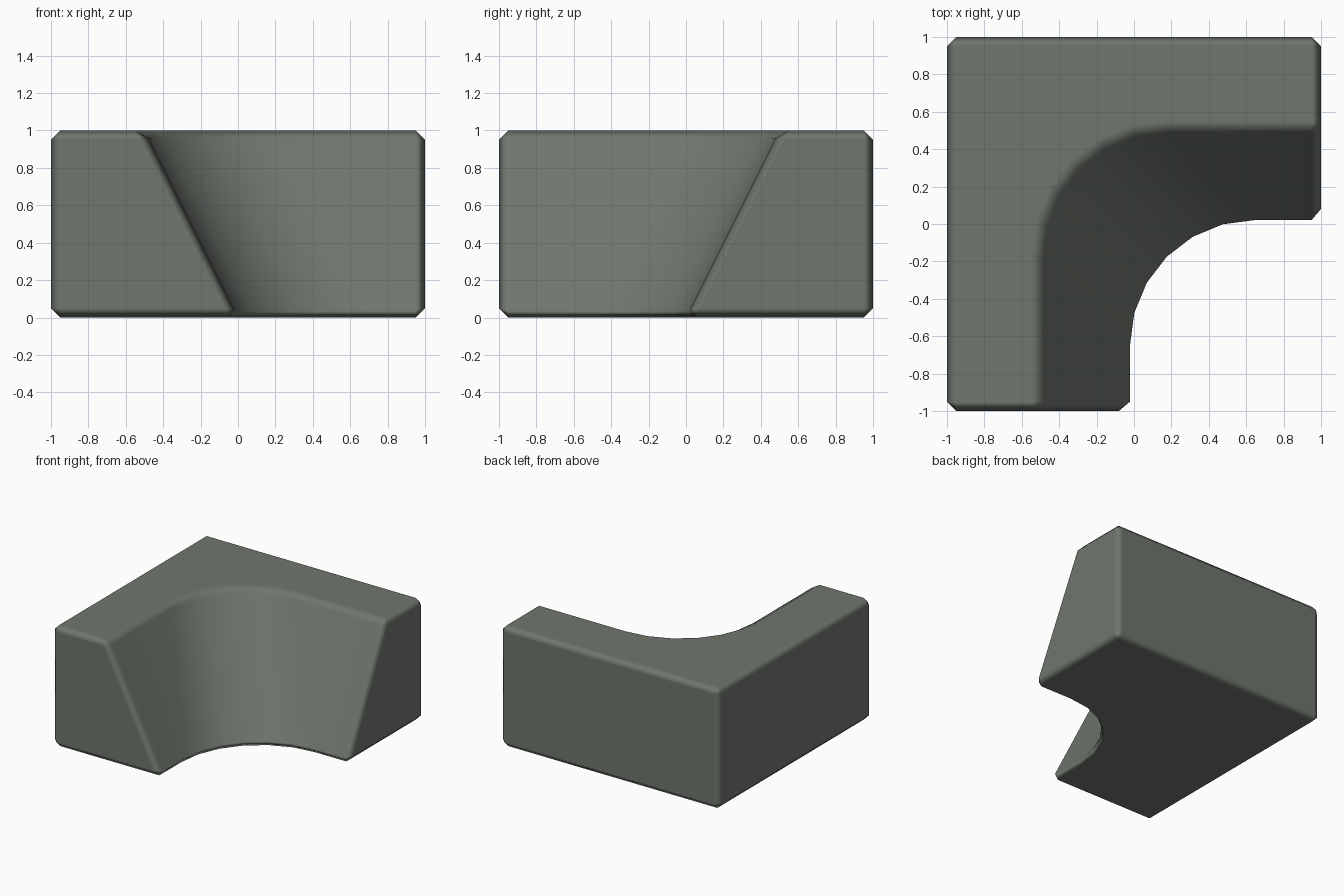
import bpy, bmesh, math

if "Cube" in bpy.data.objects:
    bpy.data.objects.remove(bpy.data.objects["Cube"])

R = 0.67       # radius of the inner curve
STEPS = 6      # facets in the quarter curve
BEVEL = 0.05

stone = bpy.data.materials.new("grey_green_stone")
stone.diffuse_color = (0.16, 0.18, 0.153, 1.0)
stone.use_nodes = True
stone.node_tree.nodes["Principled BSDF"].inputs["Base Color"].default_value = stone.diffuse_color


def outline(s):
    """Corner plan whose inner edge is shifted by s towards the outer corner."""
    pts = [(-1, -1), (-s, -1)]
    for i in range(STEPS + 1):
        a = math.pi - math.radians(90) * i / STEPS
        pts.append((R - s + R * math.cos(a), -R + s + R * math.sin(a)))
    return pts + [(1, s), (1, 1), (-1, 1)]


# Corner block: the sloped inner face joins the bottom and top plans
bm = bmesh.new()
low = [bm.verts.new((x, y, 0)) for x, y in outline(0.0)]
high = [bm.verts.new((x, y, 1)) for x, y in outline(0.5)]
n = len(low)
bm.faces.new(low[::-1])
bm.faces.new(high)
for i in range(n):
    j = (i + 1) % n
    bm.faces.new((low[i], low[j], high[j], high[i]))
bmesh.ops.recalc_face_normals(bm, faces=bm.faces)
for f in bm.faces:
    f.smooth = True

mesh = bpy.data.meshes.new("corner_block")
bm.to_mesh(mesh)
bm.free()
mesh.materials.append(stone)
block = bpy.data.objects.new("corner_block", mesh)
bpy.context.collection.objects.link(block)

# Softened edges; the shallow facets of the curve stay unbevelled
bevel = block.modifiers.new("edge_chamfer", 'BEVEL')
bevel.width = BEVEL
bevel.segments = 1
bevel.limit_method = 'ANGLE'
bevel.angle_limit = math.radians(30)
bevel.harden_normals = True
